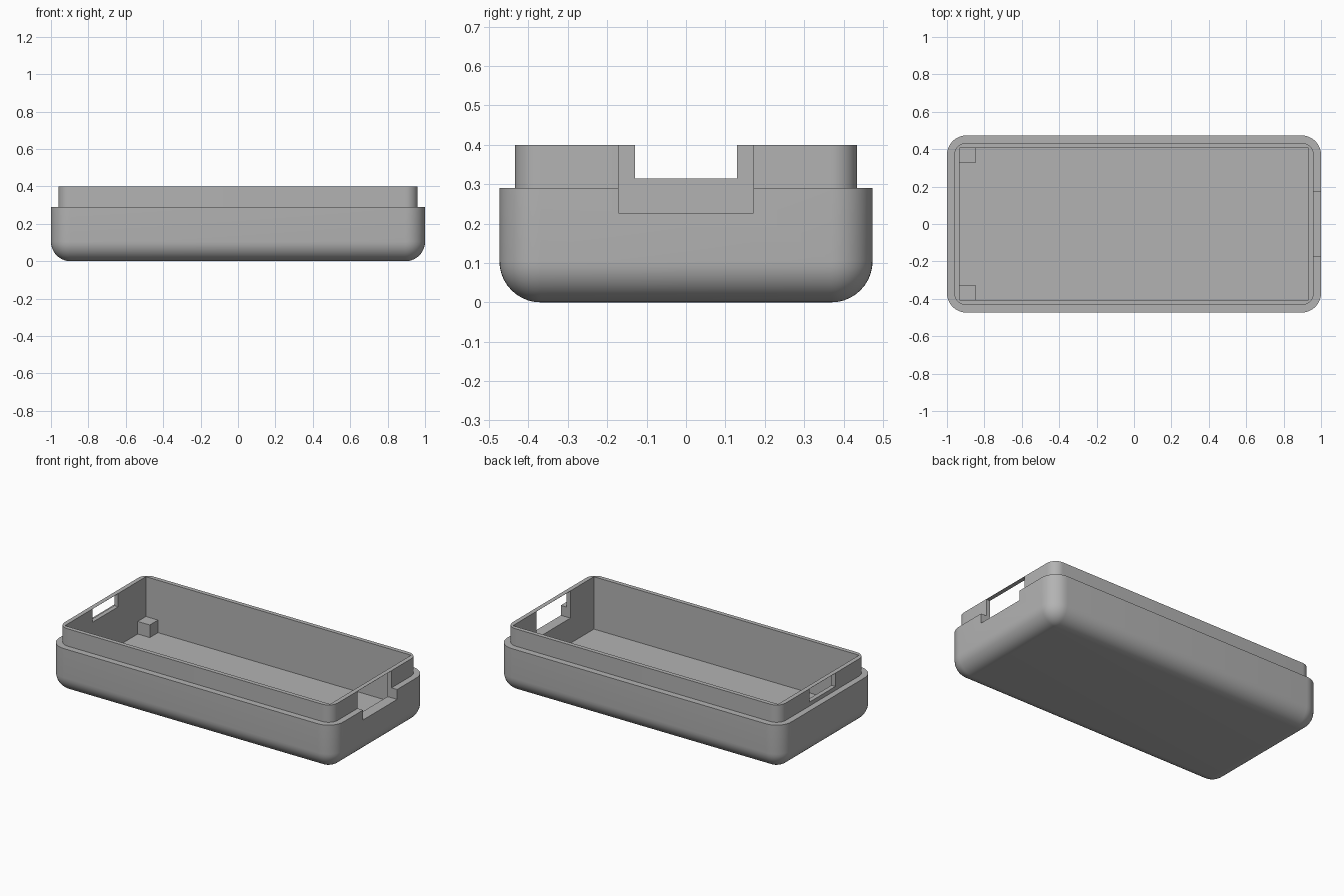
import bpy, bmesh
from math import sin, cos, pi, radians

default = bpy.data.objects.get("Cube")
if default:
    bpy.data.objects.remove(default, do_unlink=True)

SEGMENTS = 10
RADIUS = 0.105        # outer corner and bottom edge rounding
LEDGE, TOP, FLOOR = 0.29, 0.4, 0.067

grey = bpy.data.materials.new("grey plastic")
grey.use_nodes = True
color = (0.45, 0.45, 0.45, 1)
grey.diffuse_color = color
grey.node_tree.nodes["Principled BSDF"].inputs["Base Color"].default_value = color


def make_object(name, bm):
    mesh = bpy.data.meshes.new(name)
    bm.to_mesh(mesh)
    bm.free()
    mesh.materials.append(grey)
    obj = bpy.data.objects.new(name, mesh)
    bpy.context.collection.objects.link(obj)
    return obj


def box(name, low, high):
    bm = bmesh.new()
    bmesh.ops.create_cube(bm, size=1)
    for v in bm.verts:
        v.co = [(a + b) / 2 + c * (b - a) for a, b, c in zip(low, high, v.co)]
    return make_object(name, bm)


def ring(bm, hx, hy, r, z):
    """Rounded rectangle of half size hx, hy with corner radius r."""
    verts = []
    for quarter, (sx, sy) in enumerate([(1, 1), (-1, 1), (-1, -1), (1, -1)]):
        for i in range(SEGMENTS + 1):
            a = (quarter + i / SEGMENTS) * pi / 2
            verts.append(bm.verts.new((sx * (hx - r) + r * cos(a),
                                       sy * (hy - r) + r * sin(a), z)))
    return verts


# Tray: lofted from the rounded bottom, up the wall, over the lip, down to the floor
bm = bmesh.new()
rings = []
for i in range(SEGMENTS + 1):
    a = i / SEGMENTS * pi / 2
    inset = RADIUS * (1 - sin(a))
    rings.append(ring(bm, 1 - inset, 0.474 - inset, RADIUS * sin(a), RADIUS * (1 - cos(a))))
for hx, hy, r, z in [(1, 0.474, RADIUS, LEDGE), (0.961, 0.434, 0.065, LEDGE),
                     (0.961, 0.434, 0.065, TOP), (0.933, 0.407, 0, TOP),
                     (0.933, 0.407, 0, FLOOR)]:
    rings.append(ring(bm, hx, hy, r, z))
for lower, upper in zip(rings, rings[1:]):
    for i in range(len(lower)):
        j = (i + 1) % len(lower)
        bm.faces.new((lower[i], lower[j], upper[j], upper[i]))
bm.faces.new(rings[0][::-1])
bm.faces.new(rings[-1])
bmesh.ops.remove_doubles(bm, verts=bm.verts, dist=0.0001)
bmesh.ops.recalc_face_normals(bm, faces=bm.faces)
tray = make_object("tray", bm)

# End openings, each leaving a paper-thin bridge along the rim
cutters = [box("wide_notch_cutter", (0.9, -0.171, 0.227), (1.1, 0.171, TOP - 0.001)),
           box("small_window_cutter", (-1.1, -0.129, 0.315), (-0.9, 0.129, TOP - 0.001))]
bpy.context.view_layer.objects.active = tray
for cutter in cutters:
    cutter.hide_render = True
    mod = tray.modifiers.new(cutter.name, "BOOLEAN")
    mod.object = cutter
    mod.operation = "DIFFERENCE"
    mod.solver = "EXACT"
    bpy.ops.object.modifier_apply(modifier=mod.name)
    bpy.data.objects.remove(cutter, do_unlink=True)

bpy.ops.object.select_all(action="DESELECT")
tray.select_set(True)
bpy.ops.object.shade_smooth_by_angle(angle=radians(30))

# Support posts in the two corners of the small-window end
for name, side in (("back_post", 1), ("front_post", -1)):
    y0, y1 = sorted((side * 0.325, side * 0.41))
    box(name, (-0.936, y0, FLOOR - 0.01), (-0.848, y1, 0.147))
